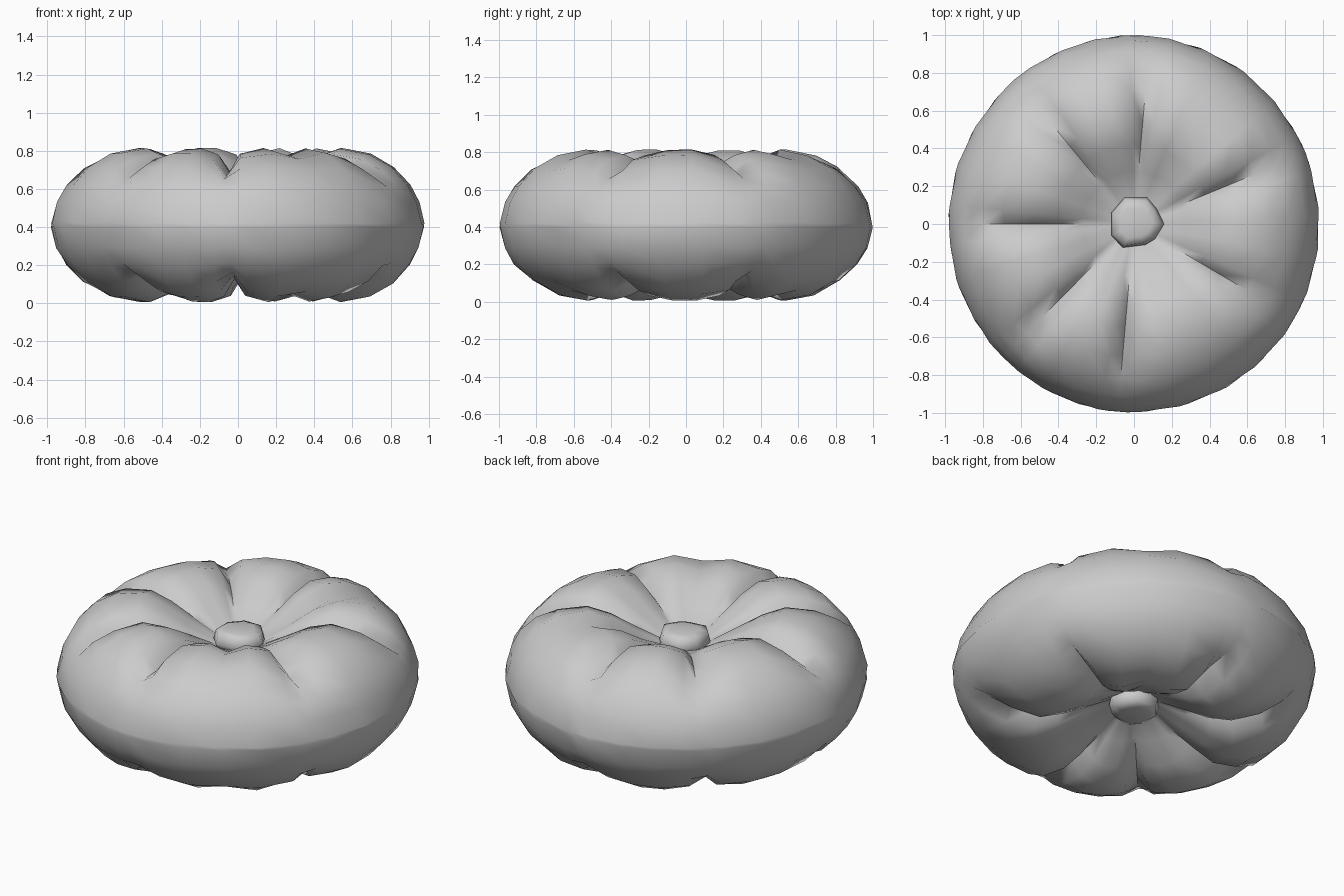
import bpy, bmesh, math, random

if "Cube" in bpy.data.objects:
    bpy.data.objects.remove(bpy.data.objects["Cube"])
random.seed(4)

HEIGHT = 0.82
fabric = bpy.data.materials.new("grey fabric")
fabric.use_nodes = True
GREY = (0.6, 0.6, 0.6, 1)
fabric.diffuse_color = GREY
fabric.node_tree.nodes["Principled BSDF"].inputs["Base Color"].default_value = GREY


def build(name, rings, angle):
    """Skin a stack of closed point rings and cap both ends."""
    bm = bmesh.new()
    loops = [[bm.verts.new(p) for p in ring] for ring in rings]
    n = len(loops[0])
    for lo, hi in zip(loops, loops[1:]):
        for j in range(n):
            bm.faces.new((lo[j], lo[(j + 1) % n], hi[(j + 1) % n], hi[j]))
    bm.faces.new(loops[0])
    bm.faces.new(loops[-1])
    bmesh.ops.recalc_face_normals(bm, faces=bm.faces)
    mesh = bpy.data.meshes.new(name)
    bm.to_mesh(mesh)
    bm.free()
    obj = bpy.data.objects.new(name, mesh)
    bpy.context.collection.objects.link(obj)
    mesh.materials.append(fabric)
    bpy.ops.object.select_all(action='DESELECT')
    obj.select_set(True)
    bpy.context.view_layer.objects.active = obj
    bpy.ops.object.shade_smooth_by_angle(angle=math.radians(angle))


# Columns around the cushion: a gathered fold, its two lips and the puffs between
# Wide puffs sag a little in the middle
folds = [-135, -95, -30, 22, 85, 130, 180]
columns = []
for a, nxt in zip(folds, folds[1:] + [folds[0] + 360]):
    columns += [(a, 1.0, 0.0), (a + 6, 0.18, 0.5)]
    bulges = (1.0, -0.8, 1.0) if nxt - a > 60 else (0.9, 0.9)
    for k, bulge in enumerate(bulges):
        t = (k + 1) / (len(bulges) + 1)
        columns.append((a + 6 + (nxt - a - 12) * t, 0.0, bulge))
    columns.append((nxt - 6, 0.18, 0.5))

# Upper half profile: radius, height, fold depth, puff height
profile = [(0.12, 0.595, 0.0, 0.0), (0.28, 0.675, 0.02, 0.01), (0.42, 0.745, 0.06, 0.022),
           (0.55, 0.79, 0.10, 0.024), (0.71, 0.77, 0.10, 0.015), (0.83, 0.71, 0.055, 0.008),
           (0.92, 0.62, 0.01, 0.0), (0.97, 0.53, 0.0, 0.0), (0.998, 0.42, 0.0, 0.0)]

# Tufted round cushion, slightly oval, the underside mirroring the top with a small twist
rings = []
for lower in (False, True):
    for r, z, depth, puff in (reversed(profile) if lower else profile):
        ring = []
        for angle, fold, bulge in columns:
            a = math.radians(angle + (3 if lower else 0))
            h = z - depth * fold + puff * bulge + random.uniform(-0.004, 0.004)
            rr = r * random.uniform(0.996, 1.003) - 0.15 * depth * fold
            ring.append((0.983 * rr * math.cos(a), rr * math.sin(a), HEIGHT - h if lower else h))
        rings.append(ring)
build("cushion", rings, 80)

# Softly domed covered buttons sunk in the middle of both sides
outline = [(-.12, .06), (-.05, .14), (.07, .14), (.12, .08), (.16, 0),
           (.11, -.08), (.06, -.11), (-.06, -.125), (-.12, -.06)]
for name, flip in (("top_button", False), ("bottom_button", True)):
    rings = [[(x * s, y * s, HEIGHT - z if flip else z) for x, y in outline]
             for s, z in ((0.9, 0.57), (1.0, 0.615), (0.9, 0.665), (0.6, 0.678))]
    build(name, rings, 80)
